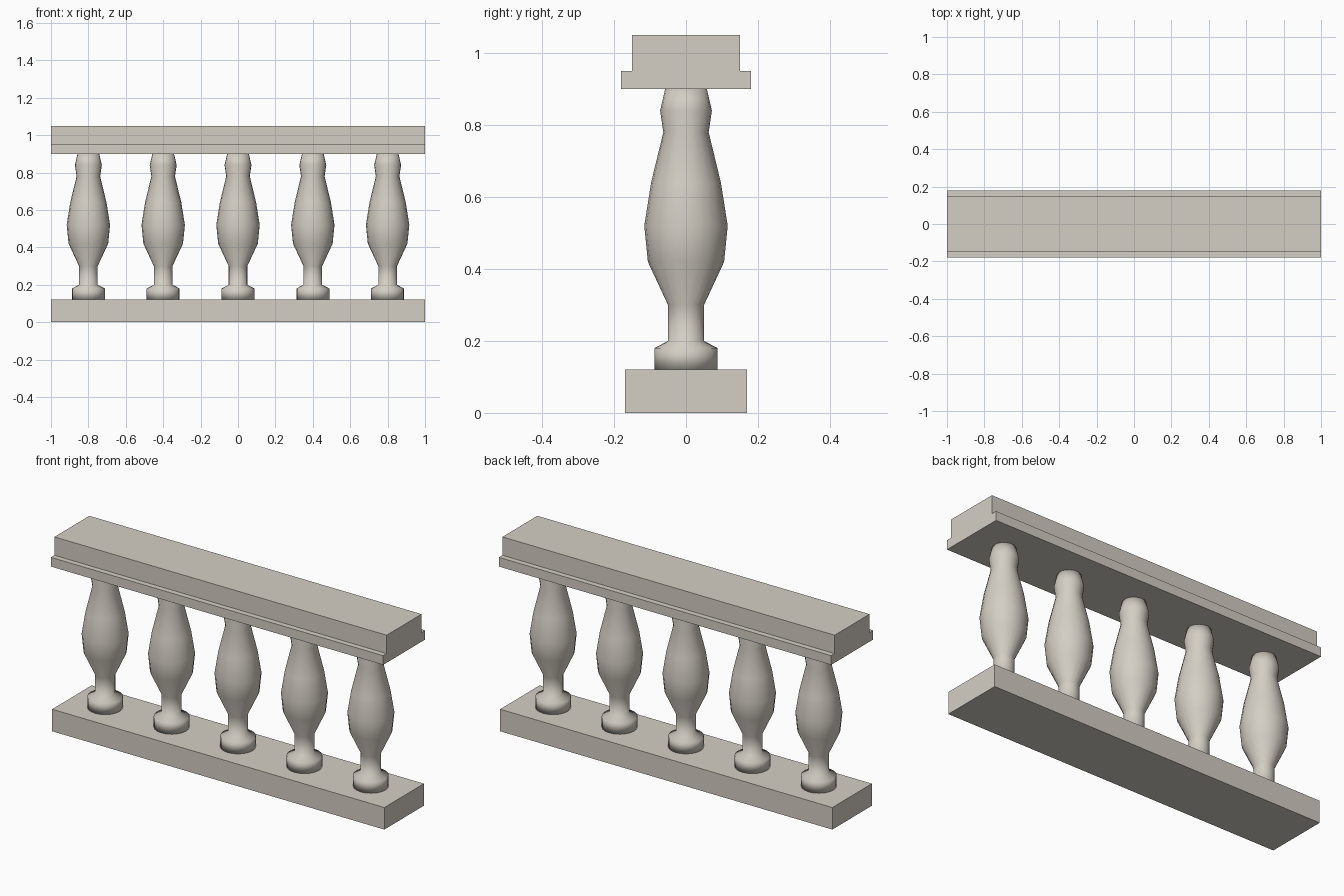
import bpy
import bmesh
from math import cos, sin, tau

cube = bpy.data.objects.get("Cube")
if cube:
    bpy.data.objects.remove(cube, do_unlink=True)

# Single pale stone colour
stone = bpy.data.materials.new("pale_stone")
stone.use_nodes = True
colour = (0.66, 0.62, 0.55, 1)
stone.diffuse_color = colour
stone.node_tree.nodes["Principled BSDF"].inputs["Base Color"].default_value = colour


def add_object(name, bm, smooth=False):
    bmesh.ops.recalc_face_normals(bm, faces=bm.faces)
    mesh = bpy.data.meshes.new(name)
    for face in bm.faces:
        face.smooth = smooth
    bm.to_mesh(mesh)
    bm.free()
    mesh.materials.append(stone)
    obj = bpy.data.objects.new(name, mesh)
    bpy.context.collection.objects.link(obj)
    return obj


def slab(name, half_depth, bottom, top):
    bm = bmesh.new()
    bmesh.ops.create_cube(bm, size=1)
    bmesh.ops.scale(bm, verts=bm.verts, vec=(2, 2 * half_depth, top - bottom))
    bmesh.ops.translate(bm, verts=bm.verts, vec=(0, 0, (top + bottom) / 2))
    return add_object(name, bm)


def lathe(name, profile, sides):
    bm = bmesh.new()
    rings = [[bm.verts.new((r * cos(tau * i / sides), r * sin(tau * i / sides), z))
              for i in range(sides)] for r, z in profile]
    for low, high in zip(rings, rings[1:]):
        for i in range(sides):
            j = (i + 1) % sides
            bm.faces.new((low[i], low[j], high[j], high[i]))
    bm.faces.new(rings[0])
    bm.faces.new(rings[-1])
    return add_object(name, bm, smooth=True)


# Plinth and two-step handrail
slab("base_plinth", 0.17, 0, 0.12)
slab("rail_ledge", 0.18, 0.90, 0.95)
slab("rail_cap", 0.15, 0.95, 1.05)

# Turned baluster outline as (radius, height)
outline = [(0.088, 0.12), (0.088, 0.18), (0.05, 0.20), (0.05, 0.30),
           (0.106, 0.42), (0.116, 0.52), (0.097, 0.64), (0.063, 0.78),
           (0.072, 0.84), (0.058, 0.90)]

# Row of five balusters sharing one mesh
first = lathe("baluster_1", outline, 20)
first.location.x = -0.8
for n in range(1, 5):
    copy = bpy.data.objects.new(f"baluster_{n + 1}", first.data)
    copy.location.x = -0.8 + 0.4 * n
    bpy.context.collection.objects.link(copy)
